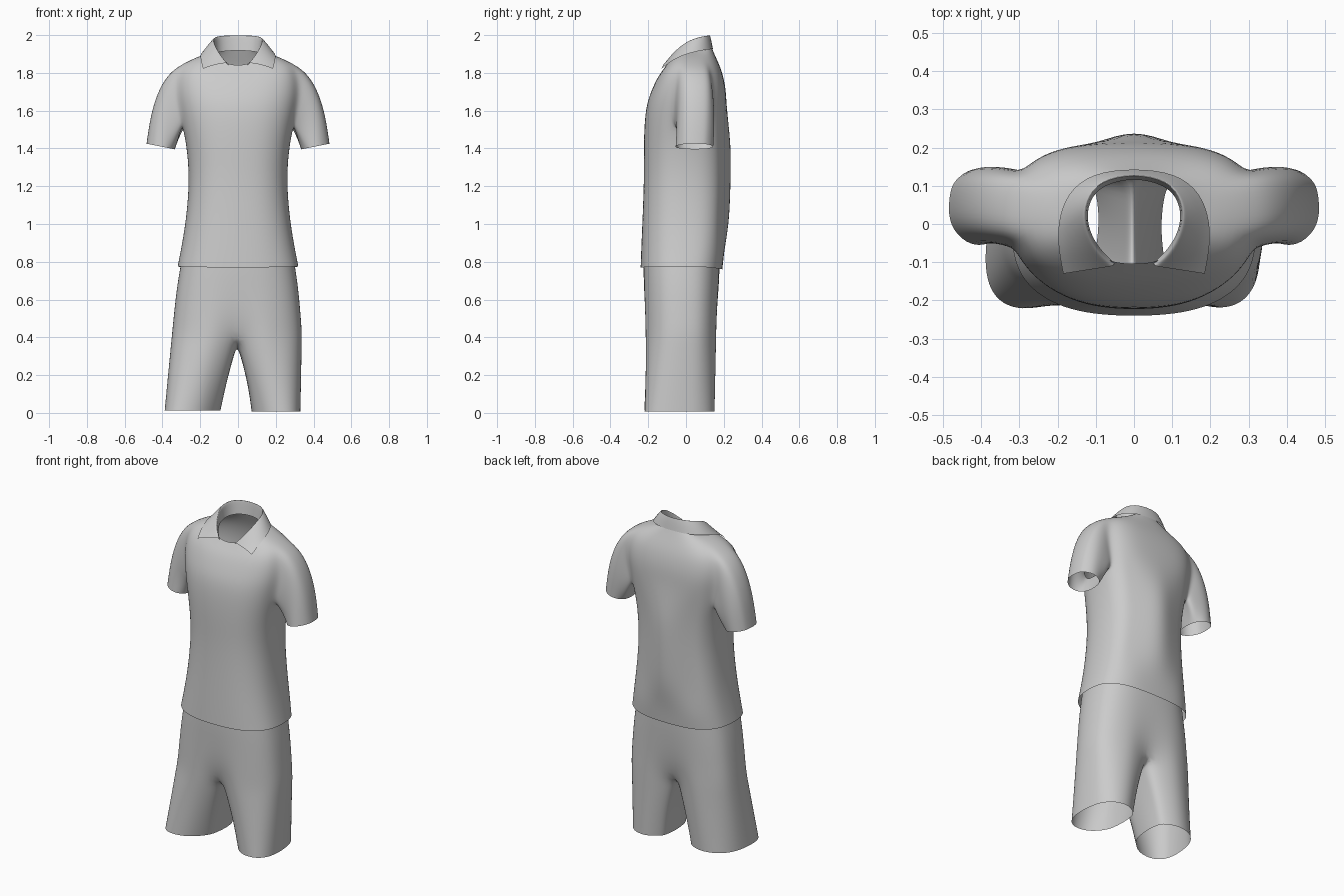
import bpy, bmesh
from math import sin, cos, pi, atan2
from mathutils import Vector

cube = bpy.data.objects.get("Cube")
if cube:
    bpy.data.objects.remove(cube)

COLS = 24
HALF = COLS // 2
FRONT_POWER = .8

cloth = bpy.data.materials.new("light_grey_cloth")
cloth.use_nodes = True
cloth.diffuse_color = (0.6, 0.6, 0.6, 1)
cloth.node_tree.nodes["Principled BSDF"].inputs["Base Color"].default_value = (0.6, 0.6, 0.6, 1)


def spow(v, e):
    return abs(v) ** e * (1 if v >= 0 else -1)


def ring_point(col, back_power, width, front, back, z_front, z_side, z_back):
    """Point on a rounded cross-section; column 0 is front centre, 12 back centre."""
    a = 2 * pi * col / COLS
    c = cos(a)
    mid, half = (front + back) / 2, (back - front) / 2
    z_end, power = (z_front, FRONT_POWER) if c > 0 else (z_back, back_power)
    return Vector((width * spow(sin(a), power), mid - half * spow(c, power),
                   z_side + (z_end - z_side) * c * c))


def skin(bm, rows, closed, skip=lambda r, c: False):
    """Join successive rows of vertices with quads."""
    for r in range(len(rows) - 1):
        a, b = rows[r], rows[r + 1]
        n = len(a)
        for c in range(n if closed else n - 1):
            if not skip(r, c):
                bm.faces.new((a[c], a[(c + 1) % n], b[(c + 1) % n], b[c]))


def tube(bm, loop, end_point, bend, steps):
    """Grow a bent tube from a boundary loop to an open hem."""
    rows = [loop]
    starts = [v.co.copy() for v in loop]
    for s in range(1, steps + 1):
        t = s / steps
        row = []
        for p in starts:
            e = end_point(p)
            ctrl = (p + e) / 2 + bend(p)
            row.append(bm.verts.new(p * (1 - t) ** 2 + ctrl * 2 * t * (1 - t) + e * t * t))
        rows.append(row)
    skin(bm, rows, True)


def finish(bm, name, mirror):
    bmesh.ops.recalc_face_normals(bm, faces=bm.faces)
    outward = sum(f.normal.xy.dot(f.calc_center_median().xy) * f.calc_area() for f in bm.faces)
    if outward < 0:
        bmesh.ops.reverse_faces(bm, faces=bm.faces)
    mesh = bpy.data.meshes.new(name)
    bm.to_mesh(mesh)
    bm.free()
    mesh.materials.append(cloth)
    mesh.shade_smooth()
    obj = bpy.data.objects.new(name, mesh)
    bpy.context.collection.objects.link(obj)
    if mirror:
        m = obj.modifiers.new("Mirror", 'MIRROR')
        m.use_clip = True
    s = obj.modifiers.new("Subdivision", 'SUBSURF')
    s.levels = s.render_levels = 2
    s.boundary_smooth = 'PRESERVE_CORNERS'


# Shirt: half torso, armhole left open, sleeve grown from the armhole
torso_rows = [
    # back power, width, front, back, z front, z side, z back
    (.7, .322, -.242, .194, .77, .775, .76),
    (.7, .305, -.239, .204, .86, .86, .86),
    (.7, .28, -.233, .21, 1.0, 1.0, 1.0),
    (.75, .265, -.227, .217, 1.15, 1.15, 1.15),
    (.77, .262, -.224, .22, 1.28, 1.28, 1.28),
    (.75, .274, -.225, .22, 1.41, 1.41, 1.41),
    (.7, .295, -.222, .22, 1.53, 1.52, 1.53),
    (.67, .315, -.211, .216, 1.63, 1.62, 1.63),
    (.66, .33, -.187, .212, 1.7, 1.72, 1.72),
    (.68, .312, -.155, .192, 1.77, 1.84, 1.81),
    (.78, .22, -.126, .158, 1.81, 1.885, 1.885),
    (.8, .13, -.105, .13, 1.84, 1.912, 1.95),
]
bm = bmesh.new()
torso = []
for r, spec in enumerate(torso_rows):
    row = []
    for c in range(HALF + 1):
        p = ring_point(c, *spec)
        # Soft folds down the back: a spine ridge with a groove beside it
        if 2 <= r <= 6:
            p.y += {10: -.008, 12: .028 if r < 6 else .01}.get(c, 0)
        row.append(bm.verts.new(p))
    torso.append(row)

LOW, TOP, FRONT, BACK = 6, 9, 5, 8
skin(bm, torso, False, lambda r, c: LOW <= r < TOP and FRONT <= c < BACK)
armhole = (torso[LOW][FRONT:BACK]
           + [torso[r][BACK] for r in range(LOW, TOP)]
           + torso[TOP][BACK:FRONT:-1]
           + [torso[r][FRONT] for r in range(TOP, LOW, -1)])
hole_mid = sum((v.co for v in armhole), Vector()) / len(armhole)


def cuff(p):
    a = atan2((p.z - hole_mid.z) / .16, (p.y - hole_mid.y) / .1)
    return Vector((.408 + .081 * sin(a), .045 + .105 * cos(a), 1.41 + .016 * sin(a)))


def shoulder_bend(p):
    up = max(0, (p.z - 1.52) / .32)
    return Vector((.055 * up, .018, .13 * up))


tube(bm, armhole, cuff, shoulder_bend, 5)
finish(bm, "shirt", True)

# Collar: stand rises from the neckline, folds over and lies on the shoulders
neckline = [(.05, -.103, 1.84), (.095, -.062, 1.86), (.125, 0, 1.89),
            (.119, .06, 1.905), (.083, .103, 1.915), (0, .122, 1.92)]
fold = [(.055, -.11, 1.852), (.098, -.07, 1.908), (.128, 0, 1.97),
        (.125, .06, 1.992), (.09, .112, 2.003), (0, .132, 2.003)]
leaf = [(.185, -.13, 1.822), (.198, -.066, 1.872), (.2, .005, 1.902),
        (.175, .083, 1.92), (.108, .135, 1.926), (0, .146, 1.928)]
bm = bmesh.new()
collar = [[bm.verts.new(p) for p in line] for line in (neckline, fold)]
# Roll of the fold, then the leaf
for t, lift in ((.12, .004), (.55, .008), (1, 0)):
    collar.append([bm.verts.new(Vector(a).lerp(Vector(b), t) + Vector((0, 0, lift)))
                   for a, b in zip(fold, leaf)])
skin(bm, collar, False)
finish(bm, "collar", True)

# Shorts: hip rings, a crotch strip, and two legs grown from the split
hip_rows = [
    # back power, width, front, back, height, centre pinch
    (.74, .28, -.222, .18, .92, 0),
    (.74, .294, -.226, .18, .84, 0),
    (.74, .31, -.227, .179, .75, 0),
    (.72, .325, -.226, .176, .65, .004),
    (.7, .337, -.226, .172, .53, .014),
    (.7, .346, -.227, .172, .43, .05),
]
bm = bmesh.new()
hips = []
for power, w, front, back, z, pinch in hip_rows:
    row = []
    for c in range(COLS):
        p = ring_point(c, power, w, front, back, z - pinch / 2, z, z - pinch / 2)
        p.x -= .01 * (.92 - z)
        if c % HALF == 0:
            p.y += pinch if c == 0 else -pinch
        row.append(bm.verts.new(p))
    hips.append(row)
skin(bm, hips, True)
crotch = [bm.verts.new((-.005, y, z)) for y, z in ((.06, .37), (-.03, .355), (-.11, .37))]
last = hips[-1]
left_loop = last[:HALF + 1] + crotch
right_loop = last[HALF:] + [last[0]] + crotch[::-1]


def grow_leg(loop, centre, rx, ry, turn, inner_bend):
    """The turn swings the outer side of the hem towards the front."""
    mid_x = .17 if centre.x > 0 else -.17

    def hem(p):
        a = atan2((p.y + .03) / .19, (p.x - mid_x) / .17)
        return centre + Vector((rx * spow(cos(a), .85), ry * spow(sin(a + turn), .85), 0))

    def bend(p):
        return Vector((inner_bend if abs(p.x) < .02 else 0, 0, 0))

    tube(bm, loop, hem, bend, 5)


grow_leg(left_loop, Vector((.201, -.033, .008)), .132, .191, -.13, .02)
grow_leg(right_loop, Vector((-.24, -.035, .012)), .151, .191, .24, -.01)
finish(bm, "shorts", False)
